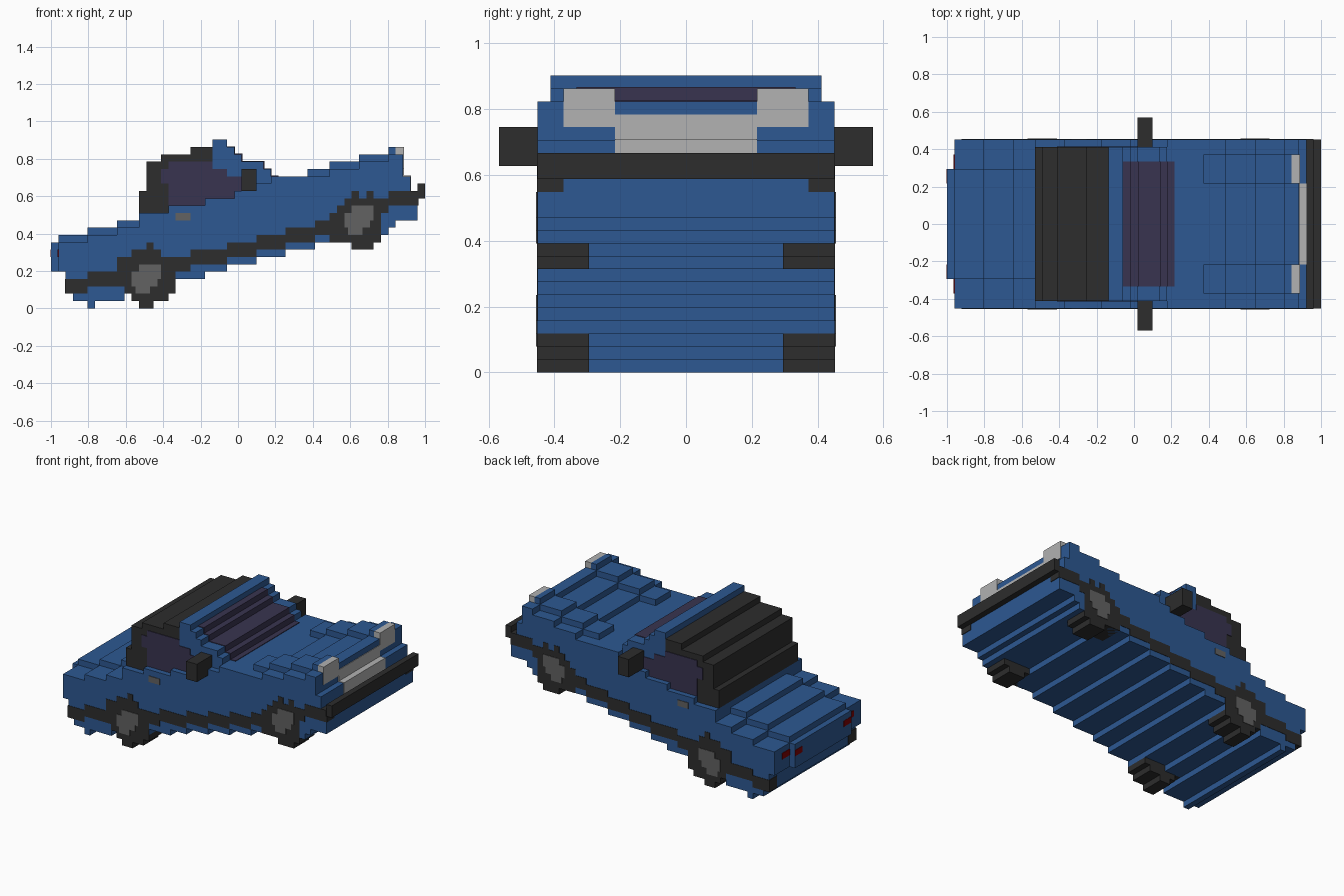
import bpy, bmesh

if "Cube" in bpy.data.objects:
    bpy.data.objects.remove(bpy.data.objects["Cube"], do_unlink=True)

U = 2 / 51  # size of one block


def material(name, r, g, b):
    m = bpy.data.materials.new(name)
    m.use_nodes = True
    m.diffuse_color = (r, g, b, 1)
    bsdf = next(n for n in m.node_tree.nodes if n.type == 'BSDF_PRINCIPLED')
    bsdf.inputs["Base Color"].default_value = (r, g, b, 1)
    bsdf.inputs["Roughness"].default_value = 0.8
    return m


BLUE = material("body blue", 0.026, 0.098, 0.287)
BLACK = material("trim black", 0.026, 0.026, 0.026)
LIGHT = material("light grey", 0.445, 0.445, 0.445)
GLASS = material("tinted glass", 0.040, 0.034, 0.080)
HUB = material("hub grey", 0.122, 0.122, 0.122)
RED = material("tail light red", 0.22, 0.0, 0.001)


def staircase(steps, end):
    """Turn (start, height) steps into the corner points of a stair line."""
    pts = []
    for n, (x, z) in enumerate(steps):
        x2 = steps[n + 1][0] if n + 1 < len(steps) else end
        pts += [(x, z), (x2, z)]
    return pts


def stepped(name, mat, top, bottom, end, y0, y1, mirror=False):
    """Extrude a stepped side outline from y0 to y1, in block units."""
    ring = staircase(bottom, end) + staircase(top, end)[::-1]
    bm = bmesh.new()
    for s in ((1, -1) if mirror else (1,)):
        verts = [bm.verts.new((x * U - 1, s * y0 * U, z * U)) for x, z in ring]
        face = bm.faces.new(verts)
        ext = bmesh.ops.extrude_face_region(bm, geom=[face])["geom"]
        moved = [v for v in ext if isinstance(v, bmesh.types.BMVert)]
        bmesh.ops.translate(bm, verts=moved, vec=(0, s * (y1 - y0) * U, 0))
    bmesh.ops.recalc_face_normals(bm, faces=bm.faces)
    mesh = bpy.data.meshes.new(name)
    bm.to_mesh(mesh)
    bm.free()
    mesh.materials.append(mat)
    ob = bpy.data.objects.new(name, mesh)
    bpy.context.collection.objects.link(ob)
    return ob


def box(name, mat, x0, x1, z0, z1, y0, y1, mirror=False):
    return stepped(name, mat, [(x0, z1)], [(x0, z0)], x1, y0, y1, mirror)


# Main body, rising towards the front
stepped("body", BLUE,
        [(1, 9), (5, 10), (9, 11), (12, 13), (16, 14), (21, 15), (25, 16), (28, 17),
         (30, 18), (38, 19), (42, 20), (46, 21), (48, 18), (49, 15)],
        [(1, 5), (2, 2), (3, 1), (5, 0), (6, 1), (10, 2), (13, 3), (17, 4), (21, 5),
         (24, 6), (28, 7), (32, 8), (36, 9), (40, 10), (46, 11), (47, 12)],
        50, -11.5, 11.5)
stepped("trunk_panel", BLUE, [(0, 9), (1, 10), (5, 11), (9, 12)], [(0, 5)], 12, -7.5, 7.5)
stepped("hood_panels", BLUE, [(35, 19), (38, 20), (42, 21), (46, 22)], [(35, 17)],
        47, 5.5, 9.5, True)

# Cabin
stepped("soft_top", BLACK, [(12, 16), (13, 20), (15, 21), (19, 22)], [(12, 11)],
        22, -10.5, 10.5)
stepped("windshield_frame", BLUE, [(22, 23), (24, 22), (25, 21), (26, 20), (29, 19)],
        [(22, 13)], 30, -10.5, 10.5)
stepped("windshield", GLASS,
        [(24, 22.1), (25.1, 21.1), (26.1, 20.1), (29.1, 19.1), (30.1, 18.1)],
        [(24, 17)], 31, -8.5, 8.5)
stepped("side_windows", GLASS, [(15, 19), (16, 20), (22, 19), (24, 18)],
        [(15, 17), (16, 14), (21, 15), (25, 16)], 26, 10.5, 10.6, True)
box("mirrors", BLACK, 26, 28, 16, 19, 10.5, 14.5, True)
box("door_handles", HUB, 17, 19, 12, 13, 11.5, 11.6, True)

# Black side trim with wheel arches
stepped("side_trim", BLACK,
        [(2, 4), (5, 5), (9, 7), (11, 8), (13, 9), (14, 8), (15, 7), (19, 8), (24, 9),
         (28, 10), (32, 11), (36, 12), (38, 13), (39, 14), (40, 15), (41, 16), (42, 15),
         (43, 16), (44, 15), (46, 16)],
        [(2, 2), (5, 3), (9, 3), (10, 2), (11, 1), (12, 0), (14, 1), (16, 2), (17, 5),
         (19, 6), (24, 7), (28, 8), (32, 9), (36, 10), (38, 9), (41, 8), (44, 9),
         (45, 13), (46, 14)],
        50, 11.5, 11.56, True)

# Wheels
stepped("rear_tires", BLACK, [(10, 5)], [(10, 2), (11, 1), (12, 0), (14, 1), (16, 2)],
        17, 7.5, 11.53, True)
stepped("front_tires", BLACK, [(38, 12)], [(38, 9), (41, 8), (44, 9)],
        45, 7.5, 11.53, True)
for name, x, z in (("rear_hubs", 11, 2), ("front_hubs", 40, 10)):
    stepped(name, HUB, [(x, z + 3), (x + 1, z + 4)],
            [(x, z + 1), (x + 0.5, z), (x + 2.5, z + 1), (x + 3.5, z + 2)],
            x + 4, 11.5, 11.64, True)

# Front end
stepped("front_bumper", BLACK, [(49, 16), (50, 17)], [(49, 15)], 51, -11.5, 11.5)
box("front_bumper_corners", BLACK, 46, 50.1, 14, 15, 9.5, 11.54, True)
box("grille", LIGHT, 48, 49.1, 16, 18.1, -5.5, 5.5)
box("grille_upper", LIGHT, 47.5, 48.1, 18, 20, -5.5, 5.5)
box("headlights", LIGHT, 47, 48.1, 19, 22, 5.5, 9.5, True)

# Rear end
box("rear_bumper_corners", BLACK, 1.9, 5, 2, 4, 9.5, 11.54, True)
box("tail_lights_outer", RED, 0.9, 1, 7, 8, 7.5, 9.5, True)
box("tail_lights_inner", RED, -0.05, 0, 7, 8, 5.5, 7.5, True)
